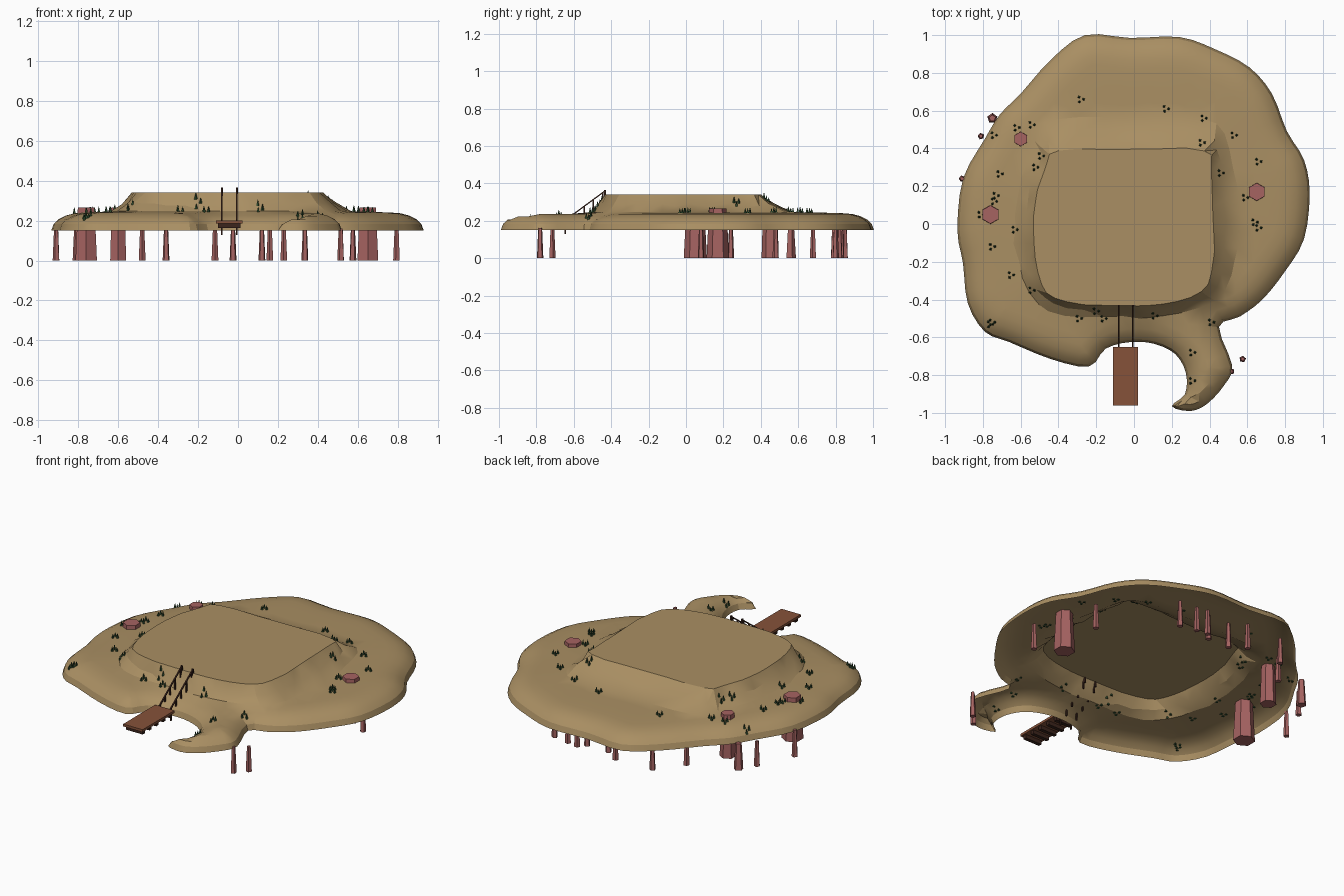
import bpy, bmesh, math, random
from mathutils import Vector
from mathutils.geometry import delaunay_2d_cdt, intersect_point_line
from mathutils.bvhtree import BVHTree

if "Cube" in bpy.data.objects:
    bpy.data.objects.remove(bpy.data.objects["Cube"])

random.seed(4)


def material(name, color):
    m = bpy.data.materials.new(name)
    m.diffuse_color = (*color, 1)
    m.use_nodes = True
    m.node_tree.nodes["Principled BSDF"].inputs["Base Color"].default_value = m.diffuse_color
    return m


SAND = material("sand", (0.40, 0.275, 0.125))
ROCK = material("red rock", (0.38, 0.125, 0.12))
GRASS = material("dark grass", (0.025, 0.065, 0.025))
PLANK = material("plank wood", (0.24, 0.085, 0.042))
DARK = material("dark wood", (0.045, 0.018, 0.012))


def make(name, bm, mat):
    me = bpy.data.meshes.new(name)
    bm.to_mesh(me)
    bm.free()
    me.materials.append(mat)
    ob = bpy.data.objects.new(name, me)
    bpy.context.collection.objects.link(ob)
    return ob


def smooth_loop(pts, n):
    """Closed Catmull-Rom curve through the points."""
    out, k = [], len(pts)
    for i in range(k):
        a, b, c, d = (Vector(pts[(i + j) % k]) for j in (-1, 0, 1, 2))
        for s in range(n):
            t = s / n
            out.append(0.5 * (2 * b + (c - a) * t + (2 * a - 5 * b + 4 * c - d) * t * t
                              + (3 * b - a - 3 * c + d) * t ** 3))
    return out


def inside(p, poly):
    hit = False
    for a, b in zip(poly, poly[1:] + poly[:1]):
        if (a.y > p.y) != (b.y > p.y) and p.x < (b.x - a.x) * (p.y - a.y) / (b.y - a.y) + a.x:
            hit = not hit
    return hit


def distance(p, poly):
    best = 9
    for a, b in zip(poly, poly[1:] + poly[:1]):
        q, t = intersect_point_line(p, a, b)
        q = a.lerp(b, min(1, max(0, t)))
        best = min(best, (p - q.to_2d()).length)
    return best


# Shoreline, clockwise, with the hooked spit at the front right
shore = smooth_loop([
    (-.26, 1), (-.02, .985), (.24, .99), (.43, .925), (.61, .83), (.73, .69), (.81, .49),
    (.90, .34), (.93, .16), (.90, -.08), (.80, -.25), (.68, -.40), (.56, -.49), (.45, -.545),
    (.52, -.75), (.48, -.85), (.39, -.95), (.30, -.99), (.20, -.965), (.27, -.90),
    (.275, -.79), (.22, -.69), (.11, -.635), (-.02, -.625), (-.15, -.66), (-.24, -.755),
    (-.44, -.715), (-.66, -.625), (-.79, -.57), (-.88, -.42), (-.905, -.21), (-.935, -.03),
    (-.905, .24), (-.79, .45), (-.71, .58), (-.60, .69), (-.44, .87)], 3)

# Plateau rim and the foot of its slope, matched point by point
rim = smooth_loop([(-.40, .39), (0, .395), (.37, .39), (.41, .28), (.42, .0), (.42, -.2),
                   (.36, -.36), (.15, -.425), (-.05, -.435), (-.36, -.41), (-.49, -.32),
                   (-.53, -.1), (-.52, .12), (-.47, .3)], 3)
foot = smooth_loop([(-.42, .56), (0, .565), (.38, .56), (.50, .40), (.56, .05), (.53, -.2),
                    (.43, -.41), (.15, -.485), (-.05, -.49), (-.38, -.48), (-.55, -.37),
                    (-.63, -.1), (-.61, .14), (-.53, .43)], 3)


def bank_height(d):
    t = min(1, d / 0.15)
    return 0.15 + 0.085 * math.sqrt(1 - (1 - t) ** 2) + 0.01 * min(1, d / 0.3)


pts, heights, edges = [], [], []


def add_point(p, z):
    pts.append(Vector((p[0], p[1])))
    heights.append(z)


def add_loop(loop, zs):
    s, n = len(pts), len(loop)
    for p, z in zip(loop, zs):
        add_point(p, z)
    edges.extend((s + i, s + (i + 1) % n) for i in range(n))


def jitter(p, r):
    return p + Vector((random.uniform(-r, r), random.uniform(-r, r)))


foot = [jitter(p, .009) for p in foot]
middle = [jitter(a.lerp(b, .45), .008) for a, b in zip(rim, foot)]
add_loop(shore, [0.15] * len(shore))
add_loop(foot, [0.247] * len(foot))
add_loop(middle, [random.uniform(.275, .295) for p in middle])
add_loop([jitter(p, .004) for p in rim], [0.34] * len(rim))

# Rounded bank rows following the shoreline
for d in (0.012, 0.035, 0.07, 0.115, 0.165):
    for i, p in enumerate(shore):
        t = shore[(i + 1) % len(shore)] - shore[i - 1]
        q = p + Vector((t.y, -t.x)).normalized() * d
        r = distance(q, shore)
        if inside(q, shore) and r > d * .93 and not inside(q, foot) and distance(q, foot) > .02:
            add_point(q, bank_height(r))

# Scattered points across the flat ledge
for i in range(-14, 15):
    for j in range(-14, 15):
        q = jitter(Vector((i * .07, j * .07)), .015)
        if inside(q, shore) and not inside(q, foot):
            r = distance(q, shore)
            if r > .2 and distance(q, foot) > .03:
                add_point(q, bank_height(r))

vs, es, fs, ov, oe, of = delaunay_2d_cdt(pts, edges, [], 1, 1e-6)
bm = bmesh.new()
verts = [bm.verts.new((v.x, v.y, heights[o[0]] if o else .245)) for v, o in zip(vs, ov)]
for f in fs:
    c = sum((vs[i] for i in f), Vector((0, 0))) / len(f)
    if inside(c, shore):
        bm.faces.new([verts[i] for i in f])
for f in bm.faces:
    f.normal_update()
    if f.normal.z < 0:
        f.normal_flip()
bm.verts.index_update()
bm.faces.ensure_lookup_table()
ground = BVHTree.FromBMesh(bm)
island = make("island", bm, SAND)
island.select_set(True)
bpy.context.view_layer.objects.active = island
bpy.ops.object.shade_smooth_by_angle(angle=math.radians(22))


def cone(bm, x, y, z0, z1, r0, r1, sides, turn=0.0, lean=(0, 0)):
    def ring(r, z, dx, dy):
        return [bm.verts.new((x + dx + r * math.cos(turn + math.tau * k / sides),
                              y + dy + r * math.sin(turn + math.tau * k / sides), z))
                for k in range(sides)]
    a, b = ring(r0, z0, 0, 0), ring(r1, z1, *lean)
    bm.faces.new(a[::-1])
    bm.faces.new(b)
    for k in range(sides):
        m = (k + 1) % sides
        bm.faces.new((a[k], a[m], b[m], b[k]))


# Rock columns: three broad hexagonal ones and thin ones around the rim
bm = bmesh.new()
for x, y, r in ((-.60, .45, .046), (-.76, .05, .062), (.65, .17, .06)):
    cone(bm, x, y, 0, .266, r, max(.038, r * .78), 6, math.pi / 6)
make("broad_columns", bm, ROCK)
bm = bmesh.new()
for x, y in ((.795, .08), (.68, .48), (.335, .80), (.23, .82), (.16, .83), (.12, .79),
             (-.025, .79), (-.115, .85), (-.36, .84), (-.48, .68), (-.81, .465),
             (-.91, .24), (.575, -.715), (.515, -.78)):
    cone(bm, x, y, 0, random.uniform(.15, .165), .018, .011, 5, random.random())
cone(bm, -.75, .56, 0, .16, .028, .018, 5, .3)
make("thin_columns", bm, ROCK)

# Grass: tufts of three small spikes standing on the ground
bm = bmesh.new()
for x, y in ((-.28, .66), (.17, .61), (.37, .56), (.36, .43), (.53, .47), (.46, .27),
             (.66, .33), (.59, .14), (.64, .01), (.66, -.02), (-.62, .51), (-.54, .525),
             (-.74, .47), (-.49, .36), (-.52, .30), (-.71, .265), (-.73, .15), (-.74, .12),
             (-.81, .05), (-.75, -.12), (-.65, -.27), (-.54, -.35), (-.76, -.53), (-.75, -.52),
             (-.29, -.50), (-.16, -.50), (.11, -.485), (.31, -.68), (.31, -.83), (.41, -.52),
             (-.63, -.03), (-.20, -.46)):
    for dx, dy in ((-.011, .012), (.013, .0), (-.009, -.013)):
        hit = ground.ray_cast(Vector((x + dx, y + dy, 1)), Vector((0, 0, -1)))[0]
        if hit:
            cone(bm, x + dx, y + dy, hit.z - .004, hit.z + random.uniform(.022, .03),
                 .009, .001, 4, random.random())
make("grass_tufts", bm, GRASS)


def box(bm, x0, x1, y0, y1, z0, z1):
    vs = bmesh.ops.create_cube(bm, size=1)["verts"]
    for v in vs:
        v.co = ((x0 + x1) / 2 + v.co.x * (x1 - x0), (y0 + y1) / 2 + v.co.y * (y1 - y0),
                (z0 + z1) / 2 + v.co.z * (z1 - z0))
    return vs


# Landing deck with cross beams beneath
bm = bmesh.new()
box(bm, -.11, .022, -.96, -.65, .185, .2)
make("deck", bm, PLANK)
bm = bmesh.new()
for k in range(5):
    y = -.945 + k * .066
    box(bm, -.10, .012, y, y + .022, .162, .185)
make("deck_beams", bm, DARK)

# Sloping rails from the deck to the plateau, with hanging posts
bm = bmesh.new()
for x in (-.081, -.006):
    for v in box(bm, x - .004, x + .004, -.65, -.43, -.004, .004):
        v.co.z += .2 + (v.co.y + .65) / .22 * .162
    for k in range(5):
        y = -.645 + k * .05
        z = .2 + (y + .65) / .22 * .162
        box(bm, x - .004, x + .004, y - .004, y + .004, z - .075, z)
    box(bm, x - .005, x + .005, -.438, -.428, .31, .366)
make("ramp_rails", bm, DARK)
